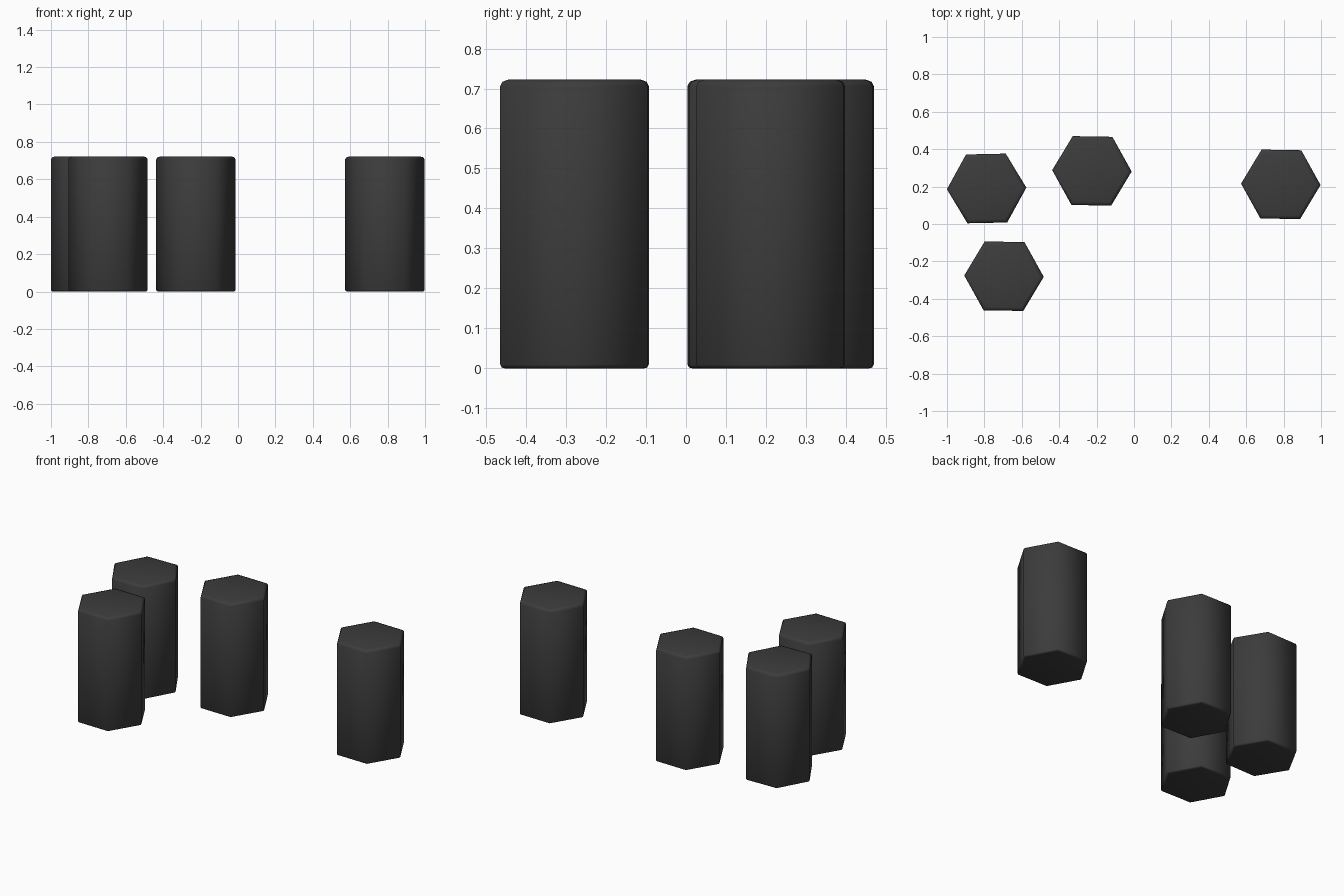
import bpy, bmesh
from math import cos, sin, pi, radians

if "Cube" in bpy.data.objects:
    bpy.data.objects.remove(bpy.data.objects["Cube"])

mat = bpy.data.materials.new("dark_grey")
mat.diffuse_color = (0.045, 0.045, 0.045, 1)
mat.use_nodes = True
mat.node_tree.nodes["Principled BSDF"].inputs["Base Color"].default_value = mat.diffuse_color

# Vertical profile (radius, z): small bottom bevel, wider rounded top bevel
PROFILE = [(0.200, 0.0), (0.2085, 0.002), (0.2125, 0.009),
           (0.2125, 0.706), (0.206, 0.717), (0.190, 0.722)]


def hex_post(name, x, y, turn):
    bm = bmesh.new()
    rings = []
    for r, z in PROFILE:
        rings.append([bm.verts.new((r * cos(i * pi / 3 + radians(turn)),
                                    r * sin(i * pi / 3 + radians(turn)), z))
                      for i in range(6)])
    for lo, hi in zip(rings, rings[1:]):
        for i in range(6):
            j = (i + 1) % 6
            bm.faces.new((lo[i], lo[j], hi[j], hi[i]))
    bm.faces.new(rings[-1])
    bm.faces.new(rings[0][::-1])
    for f in bm.faces:
        f.smooth = True
    me = bpy.data.meshes.new(name)
    bm.to_mesh(me)
    bm.free()
    me.set_sharp_from_angle(angle=radians(65))
    me.materials.append(mat)
    ob = bpy.data.objects.new(name, me)
    ob.location = (x, y, 0)
    bpy.context.collection.objects.link(ob)


# Four free-standing hexagonal posts
hex_post("post_left_back", -0.788, 0.190, 1.2)
hex_post("post_middle", -0.225, 0.284, -1)
hex_post("post_right", 0.785, 0.212, -1)
hex_post("post_left_front", -0.695, -0.279, -1)
